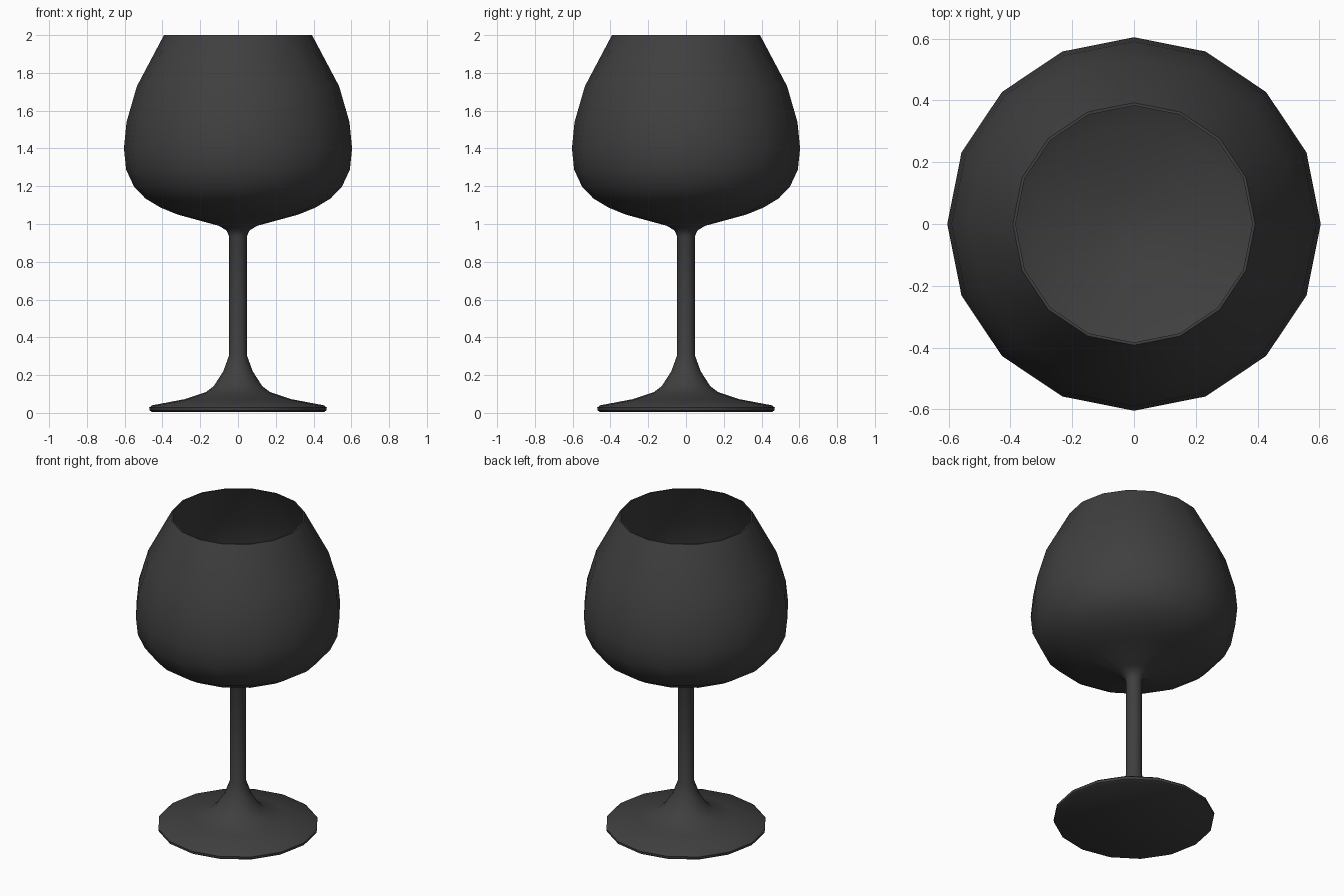
import bpy, bmesh, math

if "Cube" in bpy.data.objects:
    bpy.data.objects.remove(bpy.data.objects["Cube"])

SIDES = 16
glass = bpy.data.materials.new("dark_glass")
glass.diffuse_color = (0.05, 0.05, 0.05, 1)
glass.use_nodes = True
glass.node_tree.nodes["Principled BSDF"].inputs["Base Color"].default_value = glass.diffuse_color


def lathe(name, profile):
    """Revolve (radius, z) points around z; radius 0 becomes a pole."""
    bm = bmesh.new()
    rings = []
    for r, z in profile:
        if r == 0:
            rings.append([bm.verts.new((0, 0, z))] * SIDES)
        else:
            rings.append([bm.verts.new((r * math.cos(math.tau * i / SIDES),
                                        r * math.sin(math.tau * i / SIDES), z))
                          for i in range(SIDES)])
    for a, b in zip(rings, rings[1:]):
        for i in range(SIDES):
            j = (i + 1) % SIDES
            bm.faces.new(list(dict.fromkeys((a[i], a[j], b[j], b[i]))))
    bmesh.ops.recalc_face_normals(bm, faces=bm.faces)
    mesh = bpy.data.meshes.new(name)
    bm.to_mesh(mesh)
    bm.free()
    ob = bpy.data.objects.new(name, mesh)
    bpy.context.collection.objects.link(ob)
    mesh.materials.append(glass)
    bpy.ops.object.select_all(action='DESELECT')
    ob.select_set(True)
    bpy.context.view_layer.objects.active = ob
    bpy.ops.object.shade_smooth_by_angle(angle=math.radians(50))


# Foot, stem and outer bowl
outer = [(0, 0.005), (0.455, 0.005), (0.468, 0.013), (0.47, 0.028), (0.455, 0.04),
         (0.28, 0.073), (0.17, 0.11), (0.128, 0.142), (0.078, 0.22), (0.047, 0.305),
         (0.047, 0.935), (0.06, 0.965), (0.1, 0.99), (0.32, 1.05), (0.41, 1.087),
         (0.49, 1.135), (0.55, 1.197), (0.592, 1.287), (0.604, 1.4), (0.59, 1.54),
         (0.535, 1.73), (0.392, 2.0)]
# Thin rim and inner bowl
inner = [(0.383, 2.0), (0.525, 1.73), (0.579, 1.54), (0.593, 1.4), (0.581, 1.29),
         (0.541, 1.203), (0.483, 1.144), (0.405, 1.097), (0.317, 1.06), (0.1, 1.003),
         (0, 0.995)]
lathe("wine_glass", outer + inner)
